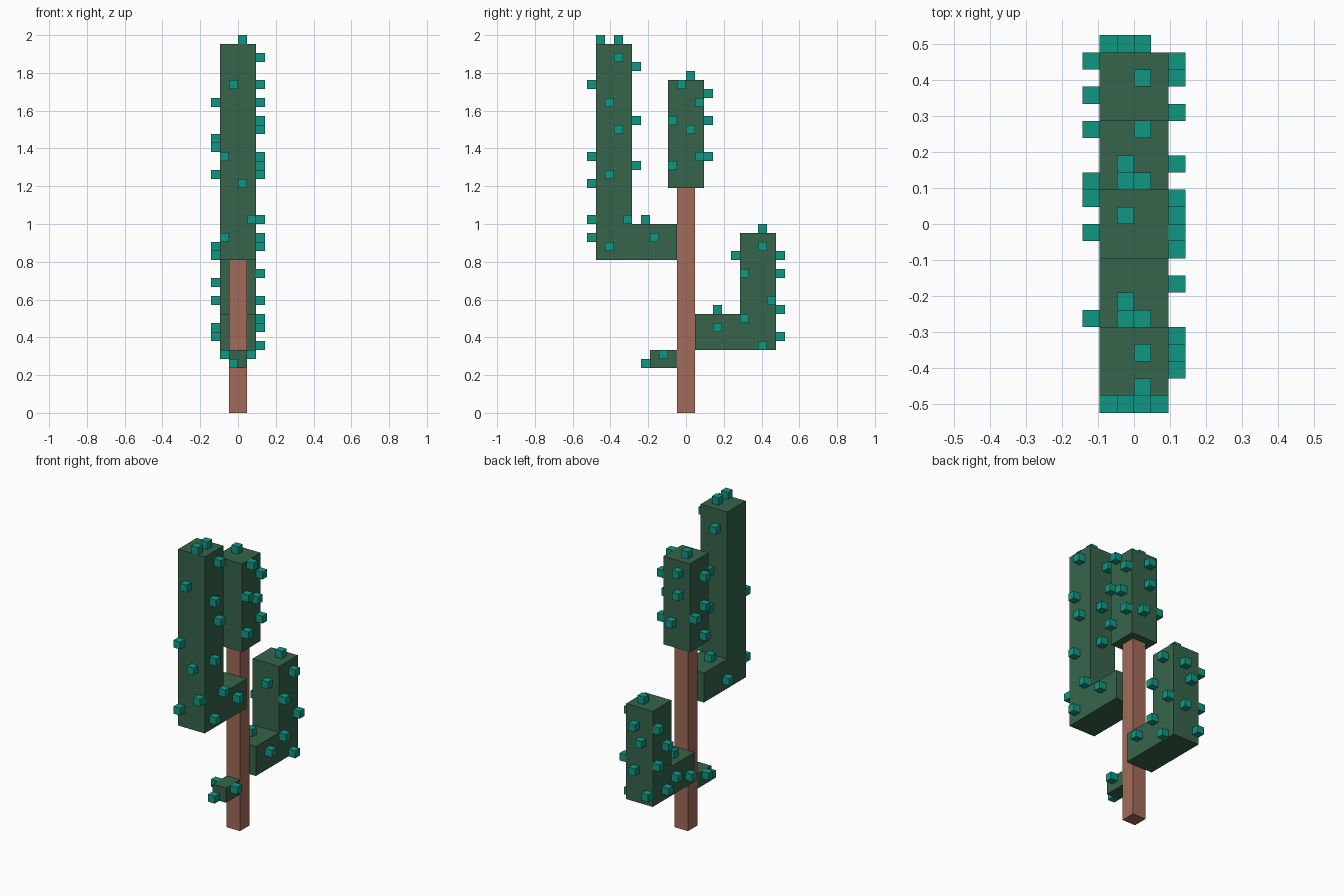
import bpy
import bmesh
from mathutils import Matrix

U = 2 / 42  # size of one block

cube = bpy.data.objects.get("Cube")
if cube:
    bpy.data.objects.remove(cube, do_unlink=True)


def make_material(name, rgb):
    mat = bpy.data.materials.new(name)
    mat.use_nodes = True
    colour = (*rgb, 1)
    mat.diffuse_color = colour
    mat.node_tree.nodes["Principled BSDF"].inputs["Base Color"].default_value = colour
    return mat


green = make_material("cactus green", (0.037, 0.127, 0.069))
teal = make_material("spine teal", (0.005, 0.31, 0.225))
brown = make_material("trunk brown", (0.366, 0.147, 0.098))


def finish(name, bm, mat):
    bmesh.ops.recalc_face_normals(bm, faces=bm.faces)
    bmesh.ops.scale(bm, vec=(U, U, U), verts=bm.verts)
    mesh = bpy.data.meshes.new(name)
    bm.to_mesh(mesh)
    bm.free()
    mesh.materials.append(mat)
    obj = bpy.data.objects.new(name, mesh)
    bpy.context.collection.objects.link(obj)


def extrude_profile(name, profile, half_width, mat):
    """Extrude a (y, z) outline across x, in block units."""
    bm = bmesh.new()
    face = bm.faces.new([bm.verts.new((-half_width, y, z)) for y, z in profile])
    ext = bmesh.ops.extrude_face_region(bm, geom=[face])
    moved = [v for v in ext["geom"] if isinstance(v, bmesh.types.BMVert)]
    bmesh.ops.translate(bm, vec=(2 * half_width, 0, 0), verts=moved)
    finish(name, bm, mat)


def rect(y0, y1, z0, z1):
    return [(y0, z0), (y1, z0), (y1, z1), (y0, z1)]


def spines(name, cells):
    """One unit block for each (x, y, z) cell."""
    bm = bmesh.new()
    for x, y, z in cells:
        bmesh.ops.create_cube(bm, size=1, matrix=Matrix.Translation((x + .5, y + .5, z + .5)))
    finish(name, bm, teal)


# Trunk, crown and arms
extrude_profile("trunk", rect(-1, 1, 0, 25), 1, brown)
extrude_profile("crown", rect(-2, 2, 25, 37), 2, green)
extrude_profile("front_arm", [(-1, 17), (-1, 21), (-6, 21), (-6, 41), (-10, 41), (-10, 17)], 2, green)
extrude_profile("back_arm", [(1, 7), (10, 7), (10, 20), (6, 20), (6, 11), (1, 11)], 2, green)
extrude_profile("small_bud", rect(-4, -1, 5, 7), 1, green)

# Spines on the left (+x) and right (-x) sides, as (y, z)
left = [(-8, 39), (-9, 34), (-8, 31), (-9, 26), (-7, 21), (-4, 19), (-9, 18),
        (-1, 36), (1, 34), (-2, 32), (0, 31), (1, 28), (-2, 27),
        (8, 18), (6, 15), (9, 12), (6, 10), (3, 9), (8, 7)]
right = [(-1, 34), (-1, 30), (1, 29), (-1, 26), (-6, 18),
         (9, 17), (7, 14), (9, 12), (5, 9), (7, 8), (2, 8)]
spines("left_spines", [(2, y, z) for y, z in left])
spines("right_spines", [(-3, y, z) for y, z in right])

# Spines on front, back and top faces
spines("front_arm_spines", [(-1, -11, 36), (-2, -11, 28), (0, -11, 25), (1, -11, 21), (-2, -11, 19),
                            (-1, -6, 38), (0, -6, 32), (0, -6, 27),
                            (0, -10, 41), (0, -8, 41), (-1, -5, 21)])
spines("crown_spines", [(-1, 0, 37), (-1, 2, 35), (-1, 2, 32), (0, 2, 28)])
spines("back_arm_spines", [(0, 8, 20), (0, 5, 17), (0, 10, 17), (-1, 10, 15),
                           (0, 10, 11), (-2, 10, 8), (-1, 3, 11)])
spines("bud_spines", [(-1, -5, 5), (1, -3, 6), (-2, -3, 6)])
